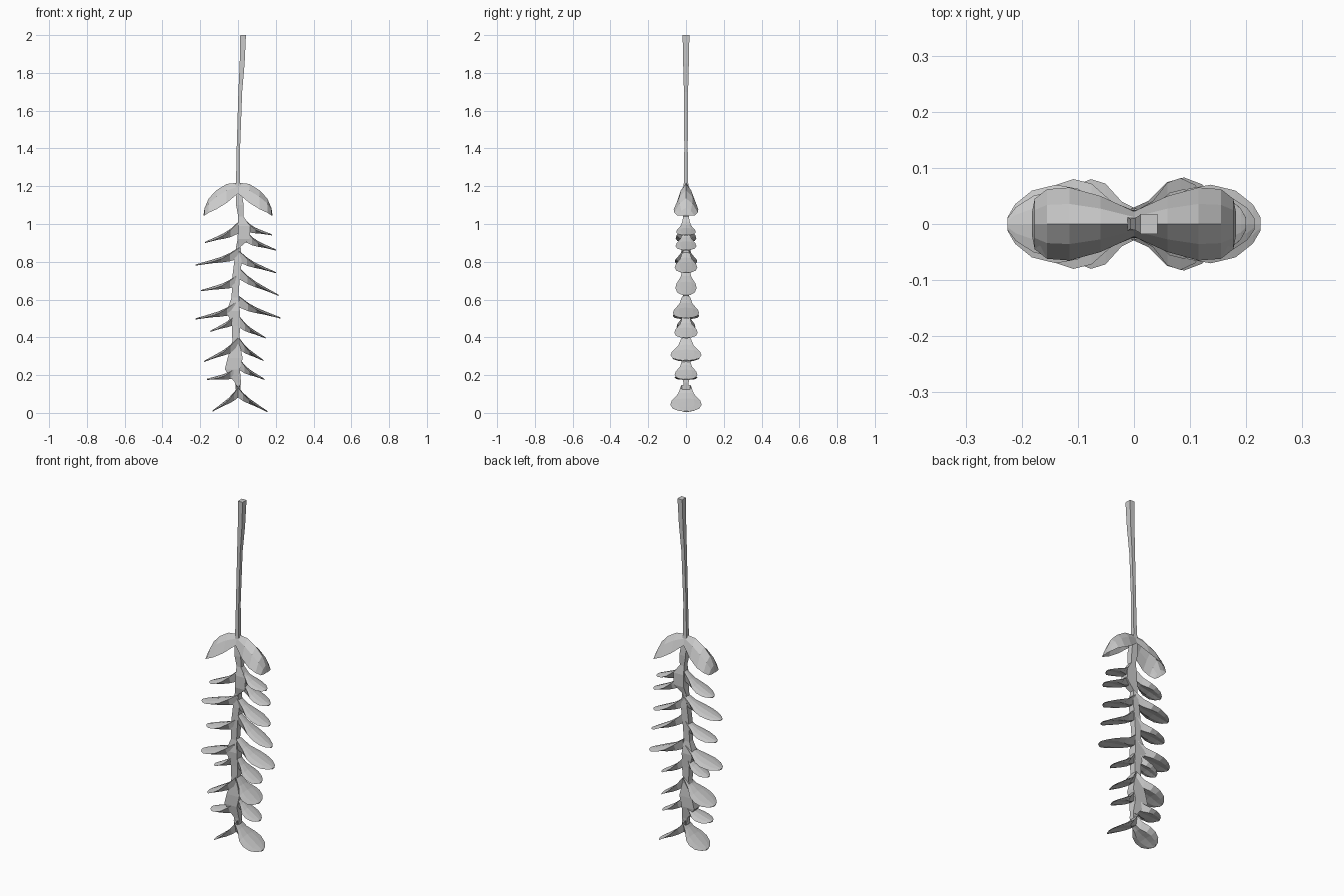
import bpy, bmesh
from mathutils import Vector


def loft(name, rings):
    """Skin a list of equal-length closed rings and cap both ends."""
    bm = bmesh.new()
    rows = [[bm.verts.new(p) for p in ring] for ring in rings]
    n = len(rows[0])
    for a, b in zip(rows, rows[1:]):
        for i in range(n):
            j = (i + 1) % n
            bm.faces.new((a[i], a[j], b[j], b[i]))
    bm.faces.new(rows[0][::-1])
    bm.faces.new(rows[-1])
    bmesh.ops.recalc_face_normals(bm, faces=bm.faces)
    mesh = bpy.data.meshes.new(name)
    bm.to_mesh(mesh)
    bm.free()
    ob = bpy.data.objects.new(name, mesh)
    bpy.context.collection.objects.link(ob)
    return ob


def blade_ring(x, z, w, drop, t):
    """Roof-shaped section: central ridge, lower edges, thickness t below."""
    top = [(-w, drop), (-0.55 * w, 0.35 * drop), (0, 0),
           (0.55 * w, 0.35 * drop), (w, drop)]
    low = [(0.55 * w, 0.35 * drop + t), (0, t), (-0.55 * w, 0.35 * drop + t)]
    return [Vector((x, y, z - d)) for y, d in top + low]


def leaf(name, bx, bz, tx, tz, w):
    # distance along, sag below the straight line, width, thickness
    profile = [(0, 0, 0.3, 0.06), (0.22, 0.012, 0.5, 0.042),
               (0.42, 0.014, 0.9, 0.026), (0.6, 0.01, 1.0, 0.016),
               (0.8, 0.005, 0.85, 0.009), (0.94, 0.001, 0.5, 0.006),
               (1, 0, 0.18, 0.005)]
    loft(name, [blade_ring(bx + (tx - bx) * s, bz + (tz - bz) * s - sag,
                           w * k, 0.012 * k, t) for s, sag, k, t in profile])


def stem(name, pts):
    loft(name, [[(x + sx * hx, sy * hy, z) for sx, sy in
                 ((-1, -1), (1, -1), (1, 1), (-1, 1))]
                for x, z, hx, hy in pts])


# Long bare stalk, gently leaning at the top
stem("stalk", [(0, 1.19, 0.011, 0.012), (0.002, 1.4, 0.009, 0.009),
               (0.012, 1.7, 0.01, 0.011), (0.022, 1.85, 0.013, 0.015),
               (0.027, 2.0, 0.015, 0.018)])

# Knobbly core running between the leaves
stem("core", [(0, 0.09, 0.008, 0.01), (0, 0.16, 0.016, 0.014),
              (-0.03, 0.23, 0.04, 0.025), (-0.015, 0.29, 0.04, 0.025),
              (-0.012, 0.38, 0.018, 0.018), (-0.01, 0.46, 0.022, 0.02),
              (-0.025, 0.54, 0.035, 0.025), (-0.016, 0.61, 0.018, 0.016),
              (-0.01, 0.72, 0.02, 0.018), (0, 0.8, 0.02, 0.018),
              (0.002, 0.88, 0.012, 0.015), (0.03, 0.92, 0.032, 0.024),
              (0.032, 0.99, 0.032, 0.024), (0.015, 1.04, 0.014, 0.015),
              (0.01, 1.1, 0.02, 0.018), (0, 1.215, 0.012, 0.012)])

# Leaves: base x, base z, tip x, tip z, half width
right = [(0.03, 1.03, 0.18, 0.945, 0.052), (0.04, 0.965, 0.2, 0.865, 0.055),
         (0.005, 0.86, 0.2, 0.745, 0.06), (0.005, 0.77, 0.215, 0.625, 0.056),
         (0.005, 0.62, 0.225, 0.505, 0.07), (0.005, 0.515, 0.145, 0.4, 0.062),
         (0.005, 0.4, 0.135, 0.28, 0.082), (0.005, 0.29, 0.14, 0.18, 0.06),
         (-0.01, 0.15, 0.155, 0.01, 0.083)]
left = [(0.0, 1.01, -0.175, 0.905, 0.055), (0.01, 0.88, -0.225, 0.785, 0.06),
        (0.0, 0.735, -0.195, 0.65, 0.056), (-0.01, 0.59, -0.225, 0.5, 0.07),
        (0.0, 0.54, -0.145, 0.435, 0.05), (0.0, 0.4, -0.18, 0.275, 0.08),
        (-0.005, 0.25, -0.165, 0.18, 0.06), (0.01, 0.15, -0.135, 0.012, 0.08)]
for side, rows in (("right", right), ("left", left)):
    for i, row in enumerate(rows):
        leaf(f"{side}_leaf_{i + 1}", *row)

# Hooded pair of drooping leaves at the top of the cluster
hood = [(-0.01, 1.22, 0.018, 0.05, 0.03), (0.06, 1.212, 0.05, 0.1, 0.02),
        (0.115, 1.178, 0.065, 0.1, 0.014), (0.155, 1.135, 0.062, 0.075, 0.01),
        (0.177, 1.085, 0.045, 0.04, 0.008), (0.182, 1.052, 0.02, 0.008, 0.006)]
for side, sx in (("right", 1), ("left", -1)):
    loft(f"{side}_hood_leaf",
         [blade_ring(sx * x, z, w, d, t) for x, z, w, d, t in hood])
